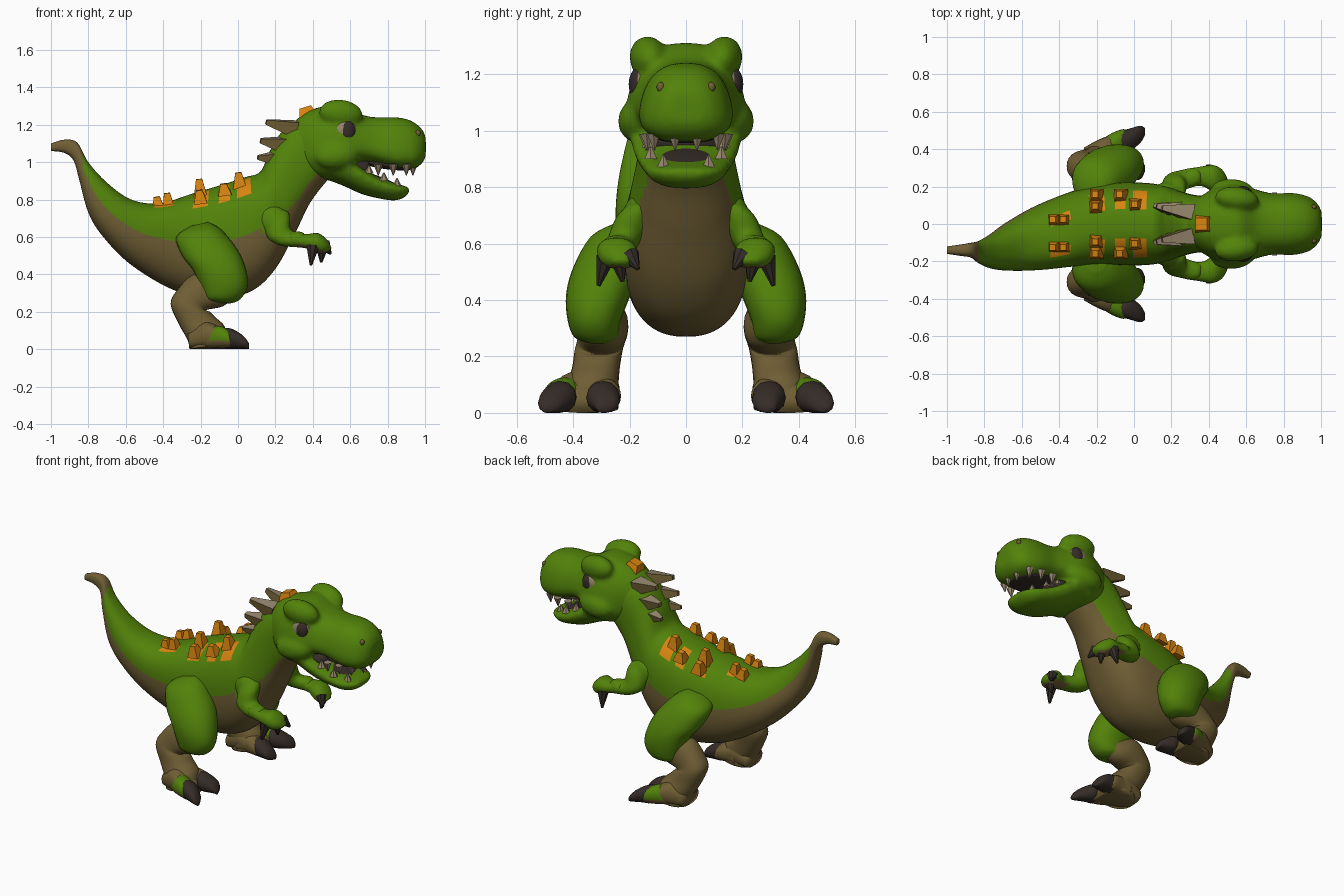
import bpy, bmesh, math
from mathutils import Vector, Matrix

if "Cube" in bpy.data.objects:
    bpy.data.objects.remove(bpy.data.objects["Cube"])

def material(name, rgb):
    m = bpy.data.materials.new(name)
    m.diffuse_color = (*rgb, 1)
    m.use_nodes = True
    m.node_tree.nodes["Principled BSDF"].inputs["Base Color"].default_value = m.diffuse_color
    return m

MATS = [material("green skin", (.085, .225, .003)), material("brown skin", (.16, .113, .035)),
        material("orange marking", (.68, .23, .005)), material("dark claw", (.035, .025, .02)),
        material("pale bone", (.30, .235, .15))]
GREEN, BROWN, ORANGE, DARK, BONE = range(5)

def finish(name, bm, smooth=True):
    bmesh.ops.recalc_face_normals(bm, faces=bm.faces)
    me = bpy.data.meshes.new(name)
    for f in bm.faces:
        f.smooth = smooth
    bm.to_mesh(me)
    bm.free()
    for m in MATS:
        me.materials.append(m)
    ob = bpy.data.objects.new(name, me)
    bpy.context.collection.objects.link(ob)
    return ob

def spline(rows, n):
    """Catmull-Rom through rows of numbers."""
    out = []
    for i in range(len(rows) - 1):
        p0, p1, p2, p3 = (rows[min(max(i + k, 0), len(rows) - 1)] for k in (-1, 0, 1, 2))
        for j in range(n):
            t = j / n
            out.append([.5 * (2 * b + (c - a) * t + (2 * a - 5 * b + 4 * c - d) * t * t
                              + (3 * b - a - 3 * c + d) * t ** 3) for a, b, c, d in zip(p0, p1, p2, p3)])
    return out + [list(rows[-1])]

def loft(name, rows, rule, side=1, n=4, segs=24, power=2.2, taper=0):
    """Rings given as upper x, z, lower x, z, centre y, half width."""
    bm = bmesh.new()
    rings = []
    for xt, zt, xb, zb, yc, w in spline(rows, n):
        ring = []
        for k in range(segs):
            a = math.tau * k / segs
            u, v = (math.copysign(abs(q) ** (2 / power), q) for q in (math.cos(a), math.sin(a)))
            ring.append(bm.verts.new(((xt + xb) / 2 + (xt - xb) / 2 * u,
                                      side * (yc + w * v * (1 - taper * u)),
                                      (zt + zb) / 2 + (zt - zb) / 2 * u)))
        rings.append(ring)
    for r, q in zip(rings, rings[1:]):
        for k in range(segs):
            m = (k + 1) % segs
            f = bm.faces.new((r[k], r[m], q[m], q[k]))
            f.material_index = rule(f.calc_center_median(), math.cos(math.tau * (k + .5) / segs))
    for r in (rings[0], rings[-1]):
        f = bm.faces.new(r)
        f.material_index = rule(f.calc_center_median(), 0)
    return finish(name, bm)

def flat(colour):
    return lambda p, c: colour

def spike(name, base, tip, r, colour, side=1, segs=6, blunt=.1, top=None):
    a, b = (Vector((p[0], p[1] * side, p[2])) for p in (base, tip))
    bm = bmesh.new()
    rot = Vector((0, 0, 1)).rotation_difference(b - a).to_matrix().to_4x4()
    bmesh.ops.create_cone(bm, cap_ends=True, segments=segs, radius1=r, radius2=r * blunt, depth=(b - a).length,
                          matrix=Matrix.Translation((a + b) / 2) @ rot @ Matrix.Rotation(math.pi / segs, 4, 'Z'))
    bm.normal_update()
    for f in bm.faces:
        f.material_index = top if top is not None and f.normal.z > .5 else colour
    return finish(name, bm, False)

def ball(name, pos, size, colour, side=1, turn=0, pitch=0):
    bm = bmesh.new()
    mat = (Matrix.Translation((pos[0], pos[1] * side, pos[2])) @ Matrix.Rotation(turn * side, 4, 'Z')
           @ Matrix.Rotation(pitch, 4, 'Y') @ Matrix.Diagonal((*size, 1)))
    bmesh.ops.create_uvsphere(bm, u_segments=20, v_segments=12, radius=1, matrix=mat)
    for f in bm.faces:
        f.material_index = colour
    return finish(name, bm)

def blend(name, parts, voxel=.013, rounds=8):
    """Fuse overlapping parts of one colour into a single soft skin."""
    bm = bmesh.new()
    for p in parts:
        bm.from_mesh(p.data)
        bpy.data.objects.remove(p)
    ob = finish(name, bm)
    m = ob.modifiers.new("fuse", 'REMESH')
    m.mode, m.voxel_size, m.use_smooth_shade = 'VOXEL', voxel, True
    m = ob.modifiers.new("soften", 'SMOOTH')
    m.factor, m.iterations = .5, rounds
    return ob

# body, tail and neck
def body_rule(p, c):
    if p.x < -.83 and p.z > .95:
        return BROWN
    if p.x > -.3 and .6 < c < .95 and (abs(p.x + .2) < .036 or abs(p.x + .07) < .034 or abs(p.x - .033) < .034):
        return ORANGE
    if -.45 < p.x < -.34 and .82 < c < .97:
        return ORANGE
    return BROWN if c < -.02 - .5 * min(max((p.x - .12) / .2, 0), 1) else GREEN

loft("body", [(-1, 1.10, -1, 1.06, -.14, .02), (-.93, 1.12, -.93, 1.05, -.14, .03),
              (-.86, 1.105, -.88, 1.01, -.14, .04), (-.80, 1.0, -.85, .91, -.15, .06),
              (-.70, .89, -.80, .73, -.145, .095), (-.57, .80, -.72, .60, -.115, .135),
              (-.42, .78, -.57, .45, -.07, .175), (-.25, .83, -.34, .315, -.02, .205),
              (-.1, .875, -.12, .27, 0, .22), (.04, .92, .07, .31, 0, .22),
              (.12, .95, .2, .43, 0, .205), (.17, 1.06, .31, .63, 0, .175),
              (.25, 1.18, .39, .79, 0, .155), (.36, 1.23, .5, .93, 0, .145)],
     body_rule, n=8, segs=64, power=2.4)

# head and lower jaw, fused with brows and cheeks
skull = [loft("skull", [(.26, 1.18, .36, .95, 0, .12), (.36, 1.265, .44, .91, 0, .175),
                        (.46, 1.3, .52, .91, 0, .205), (.56, 1.31, .58, .97, 0, .2),
                        (.66, 1.255, .66, 1.0, 0, .175), (.74, 1.24, .74, .99, 0, .158),
                        (.85, 1.24, .85, .962, 0, .16), (.93, 1.22, .94, .965, 0, .14),
                        (.985, 1.175, .985, .995, 0, .1), (1.004, 1.13, 1.004, 1.03, 0, .06)],
              flat(GREEN), segs=32, power=2.6, taper=.2),
         loft("lower_jaw", [(.44, 1.02, .44, .92, 0, .16), (.54, 1.05, .56, .875, 0, .19),
                            (.64, .99, .66, .83, 0, .18), (.74, .925, .76, .805, 0, .155),
                            (.84, .888, .84, .795, 0, .13), (.9, .87, .895, .815, 0, .09),
                            (.92, .86, .915, .84, 0, .05)], flat(GREEN), segs=32, power=2.6, taper=-.22)]
for s in (1, -1):
    skull.append(ball("brow", (.55, .135, 1.26), (.12, .065, .075), GREEN, s, -.12, .12))
    skull.append(ball("cheek", (.53, .175, 1.035), (.12, .066, .075), GREEN, s, -.1, -.1))
blend("head", skull)
loft("mouth", [(.48, 1.0, .48, .92, 0, .13), (.6, 1.03, .6, .9, 0, .15), (.7, 1.02, .7, .9, 0, .12)], flat(DARK))
ball("tongue_floor", (.745, 0, .905), (.14, .105, .022), DARK, pitch=.35)
ball("palate", (.79, 0, .985), (.14, .12, .022), DARK, pitch=.14)

for s, tag in ((1, "left"), (-1, "right")):
    # face
    ball(tag + "_eye", (.575, .160, 1.165), (.062, .038, .065), BONE, s, -.2)
    ball(tag + "_pupil", (.588, .172, 1.165), (.042, .03, .056), DARK, s, -.3)
    ball(tag + "_nostril", (.962, .09, 1.155), (.014, .014, .018), BROWN, s)
    for x, y in ((.75, .145), (.83, .14), (.90, .115), (.935, .04)):
        spike(tag + "_upper_tooth", (x, y, .99), (x, y * .97, .93), .026, BONE, s)
    for x, y, z in ((.70, .135, .94), (.78, .125, .9), (.85, .08, .87)):
        spike(tag + "_lower_tooth", (x, y, z), (x, y, z + .045), .026, BONE, s)

    # thigh, shin and foot
    loft(tag + "_thigh", [(-.25, .66, -.16, .68, .2, .05), (-.33, .60, -.09, .64, .23, .11),
                          (-.30, .50, .0, .53, .275, .125), (-.24, .42, .045, .42, .31, .115),
                          (-.2, .33, .05, .33, .325, .095), (-.18, .27, .01, .265, .32, .075),
                          (-.14, .25, -.04, .245, .31, .03)], flat(GREEN), s)
    loft(tag + "_shin", [(-.12, .40, -.02, .28, .3, .06), (-.24, .4, -.08, .23, .29, .085),
                         (-.33, .31, -.17, .21, .3, .085), (-.36, .24, -.15, .20, .31, .085),
                         (-.32, .14, -.12, .17, .32, .085), (-.27, .05, -.07, .12, .335, .095),
                         (-.26, 0, -.05, .03, .34, .1)], flat(BROWN), s)
    loft(tag + "_foot", [(-.27, .09, -.26, 0, .33, .08), (-.18, .15, -.18, 0, .345, .11),
                         (-.1, .12, -.1, 0, .36, .12), (-.05, .07, -.04, 0, .37, .1)], flat(BROWN), s, power=2.6)
    for label, y, yt, rule in (("inner", .295, .285, flat(BROWN)),
                               ("outer", .425, .48, lambda p, c: GREEN if c > -.25 else BROWN)):
        ym = y * .6 + yt * .4
        loft(f"{tag}_{label}_toe", [(-.18, .09, -.18, .01, y - .02, .04), (-.12, .125, -.12, .005, y, .06),
                                    (-.06, .11, -.05, .005, ym, .06), (-.03, .08, -.02, .01, ym, .04)], rule, s)
        loft(f"{tag}_{label}_claw", [(-.09, .115, -.06, 0, ym, .05), (-.03, .108, -.02, 0, ym + .003, .06),
                                     (.03, .07, .04, 0, yt, .045), (.06, .03, .06, 0, yt + .015, .015)],
             flat(DARK), s, segs=12)

    # shoulder, arm and hand
    arm = [ball("shoulder", (.18, .165, .69), (.085, .06, .085), GREEN, s),
           loft("upper_arm", [(.17, .74, .27, .74, .165, .04), (.155, .68, .28, .70, .19, .06),
                              (.155, .60, .28, .64, .215, .062), (.22, .555, .3, .63, .235, .055),
                              (.31, .545, .33, .63, .25, .052), (.36, .54, .36, .62, .25, .04)], flat(GREEN), s)]
    blend(tag + "_arm", arm, .012, 3)
    loft(tag + "_hand", [(.28, .625, .28, .55, .245, .05), (.36, .615, .36, .54, .255, .052),
                         (.43, .62, .41, .52, .245, .07), (.48, .58, .45, .51, .235, .06),
                         (.5, .54, .48, .52, .23, .025)], lambda p, c: BROWN if c < -.5 else GREEN, s)
    for b, t in (((.40, .285, .55), (.39, .31, .45)), ((.45, .24, .55), (.445, .225, .465)),
                 ((.46, .2, .56), (.495, .17, .51))):
        spike(tag + "_finger_claw", b, t, .036, DARK, s, 8, .2)

    # neck spikes
    for b, t, r in (((.31, .06, 1.175), (.15, .085, 1.215), .062), ((.25, .07, 1.09), (.12, .095, 1.115), .06),
                    ((.21, .075, 1.02), (.105, .1, 1.025), .05)):
        spike(tag + "_neck_spike", b, t, r, BROWN, s, 4, .3, BONE)

    # orange back spikes
    for x, y, z, h in ((.01, .1, .86, .085), (-.07, .15, .825, .06), (-.2, .09, .81, .1), (-.2, .15, .78, .07)):
        spike(tag + "_back_spike", (x, y, z), (x - .008, y * 1.06, z + h), .052, ORANGE, s, 4, .45)
    for x, h in ((-.37, .08), (-.425, .06)):
        spike(tag + "_tail_spike", (x, .07 * s - .05, .755), (x - .01, .075 * s - .05, .755 + h), .045, ORANGE, 1, 4, .5)

# orange crest on the head
spike("head_crest", (.38, 0, 1.23), (.36, 0, 1.295), .075, ORANGE, 1, 4, .6)
